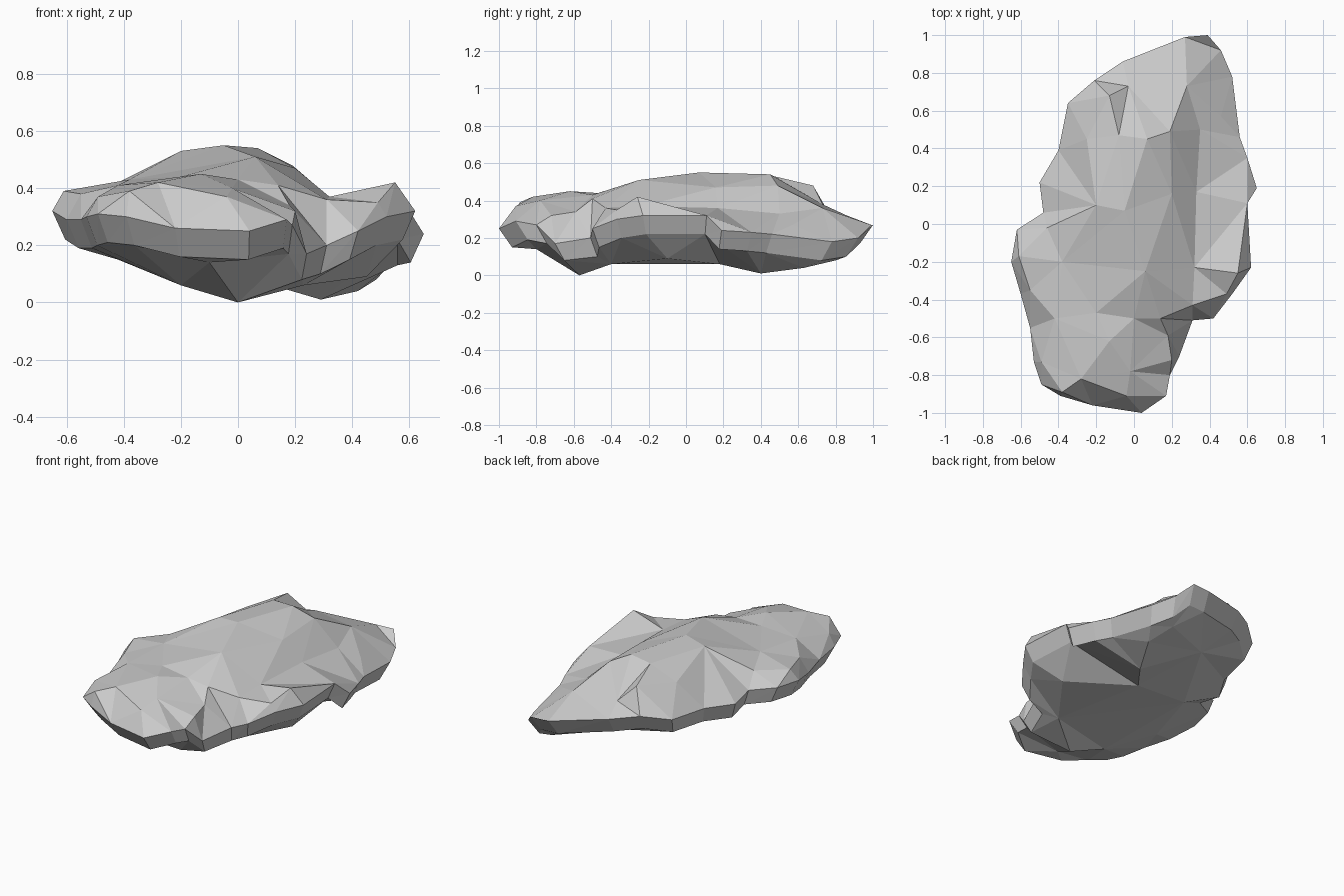
import bpy, bmesh
from mathutils.geometry import delaunay_2d_cdt

# widest outline of the boulder, going round from the back tip (x, y, z)
OUTLINE = [
    (.39, 1, .27), (.46, .92, .20), (.52, .78, .18), (.56, .46, .22), (.60, .35, .23),
    (.65, .19, .24), (.60, .11, .32), (.62, -.23, .32), (.52, -.37, .30), (.42, -.5, .25),
    (.31, -.51, .20), (.24, -.70, .17), (.19, -.80, .27), (.17, -.91, .29), (.04, -1, .25),
    (-.22, -.96, .26), (-.39, -.91, .30), (-.49, -.85, .31), (-.53, -.73, .30), (-.55, -.55, .29),
    (-.60, -.37, .29), (-.65, -.2, .32), (-.62, -.03, .33), (-.48, .06, .31), (-.50, .22, .29),
    (-.40, .39, .30), (-.35, .64, .31), (-.21, .76, .34), (-.06, .86, .32), (.27, .99, .27)]
# upper corners: central hump, right shoulder, front lobe, left shoulder
TOP = [
    (-.05, .07, .55), (.07, .45, .54), (-.08, .47, .53), (-.13, .68, .48), (-.03, .73, .38),
    (.19, .49, .48), (.28, .73, .36), (.35, .5, .33), (.46, .57, .27), (.20, .16, .47),
    (.33, .17, .36), (.32, -.23, .37), (.55, -.26, .42), (.49, -.37, .35), (.31, -.43, .36),
    (.06, -.25, .51), (-.20, .1, .53), (-.2, -.47, .44), (-.13, -.62, .45), (0, -.5, .43),
    (.14, -.5, .41), (.18, -.59, .34), (.20, -.72, .32), (-.02, -.78, .40), (-.04, -.91, .37),
    (-.28, -.82, .42), (-.38, -.89, .39), (-.49, -.73, .37), (-.42, -.5, .41), (-.55, -.35, .38),
    (-.61, -.17, .39), (-.46, -.02, .40), (-.38, -.2, .43), (-.25, .45, .45)]
# lower corners of the belly
BELLY = [
    (0, -.57, 0), (.23, -.4, .06), (-.2, -.5, .06), (-.42, -.3, .15), (-.25, .15, .10),
    (.12, .18, .06), (.29, .4, .01), (.42, .63, .04), (.38, .8, .08), (-.1, -.8, .14),
    (.45, -.1, .09), (0, .6, .14)]


def skin(bm, ring, inner):
    """Fill a ring of vertices with triangles through the inner points."""
    verts = ring + [bm.verts.new(p) for p in inner]
    n = len(ring)
    edges = [(i, (i + 1) % n) for i in range(n)]
    flat = [v.co.xy for v in verts]
    _, _, faces, orig, _, _ = delaunay_2d_cdt(flat, edges, [], 1, 1e-5)
    for f in faces:
        bm.faces.new([verts[orig[i][0]] for i in f])


bm = bmesh.new()
rim = [bm.verts.new(p) for p in OUTLINE]
# lower rim: outline pulled in and dropped, giving the undercut sides
low = [bm.verts.new((x * .93, y * .93, max(z - .1, .08))) for x, y, z in OUTLINE]
skin(bm, rim, TOP)
skin(bm, low, BELLY)
for i in range(len(rim)):
    j = (i + 1) % len(rim)
    bm.faces.new((rim[i], rim[j], low[j]))
    bm.faces.new((rim[i], low[j], low[i]))
bmesh.ops.recalc_face_normals(bm, faces=bm.faces)

mesh = bpy.data.meshes.new("boulder")
bm.to_mesh(mesh)
bm.free()
stone = bpy.data.materials.new("grey stone")
stone.diffuse_color = (.6, .6, .6, 1)
mesh.materials.append(stone)
bpy.context.collection.objects.link(bpy.data.objects.new("boulder", mesh))
